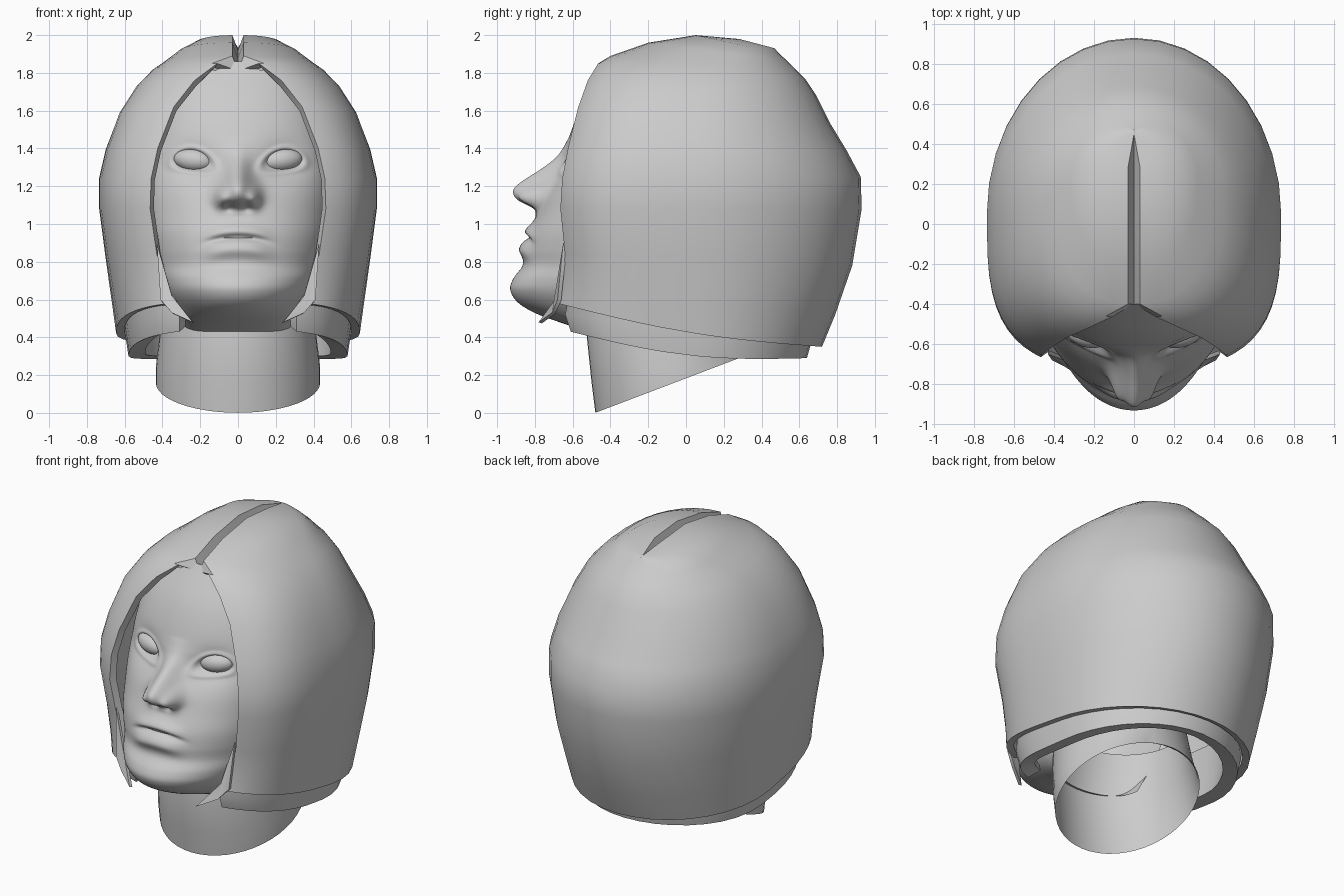
import bpy, math
from math import sin, cos, pi, exp

cube = bpy.data.objects.get("Cube")
if cube:
    bpy.data.objects.remove(cube, do_unlink=True)

grey = bpy.data.materials.new("plain grey")
grey.use_nodes = True
tone = (0.6, 0.6, 0.6, 1)
grey.diffuse_color = tone
grey.node_tree.nodes["Principled BSDF"].inputs["Base Color"].default_value = tone


def finish(obj, angle=40):
    """Apply modifiers, then give the material and smooth shading with sharp edges."""
    bpy.ops.object.select_all(action="DESELECT")
    obj.select_set(True)
    bpy.context.view_layer.objects.active = obj
    for name in [m.name for m in obj.modifiers]:
        bpy.ops.object.modifier_apply(modifier=name)
    obj.data.materials.clear()
    obj.data.materials.append(grey)
    bpy.ops.object.shade_smooth_by_angle(angle=math.radians(angle))


def make(name, verts, faces):
    mesh = bpy.data.meshes.new(name)
    mesh.from_pydata(verts, [], faces)
    mesh.update()
    obj = bpy.data.objects.new(name, mesh)
    bpy.context.collection.objects.link(obj)
    return obj


def grid_faces(rows, cols, wrap=False):
    faces = []
    for r in range(rows - 1):
        for c in range(cols if wrap else cols - 1):
            d = (c + 1) % cols
            faces.append((r * cols + c, r * cols + d, (r + 1) * cols + d, (r + 1) * cols + c))
    return faces


def mirror_and_thicken(obj, thickness):
    mirror = obj.modifiers.new("Mirror", "MIRROR")
    mirror.use_clip = True
    solid = obj.modifiers.new("Solidify", "SOLIDIFY")
    solid.thickness = thickness
    solid.offset = -1


def profile(points):
    """Smooth curve through (z, value) pairs sorted by rising z."""
    zs = [p[0] for p in points]
    vs = [p[1] for p in points]
    last = len(zs) - 1

    def slope(i):
        a, b = max(i - 1, 0), min(i + 1, last)
        return (vs[b] - vs[a]) / (zs[b] - zs[a])

    def value(z):
        z = min(max(z, zs[0]), zs[last])
        i = 0
        while i < last - 1 and z > zs[i + 1]:
            i += 1
        h = zs[i + 1] - zs[i]
        t = (z - zs[i]) / h
        s = t * t * (3 - 2 * t)
        return (vs[i] * (1 - s) + vs[i + 1] * s
                + h * t * (1 - t) * ((1 - t) * slope(i) - t * slope(i + 1)))
    return value


def bump(d, width):
    return exp(-(d / width) ** 2)


# Face: curved sheet with nose, eye sockets, lids and lips raised on it
front = profile([(.42, -.50), (.47, -.64), (.52, -.78), (.58, -.885), (.65, -.93), (.71, -.915),
                 (.78, -.865), (.86, -.855), (.95, -.835), (1.05, -.79), (1.15, -.745),
                 (1.3, -.665), (1.4, -.64), (1.64, -.545), (1.86, -.4)])
width = profile([(.42, .28), (.55, .35), (.65, .41), (.8, .46), (1.0, .49), (1.3, .49), (1.6, .42), (1.86, .28)])
nose = profile([(1.04, 0), (1.08, .03), (1.13, .14), (1.18, .185), (1.22, .17), (1.29, .1), (1.37, .025), (1.46, 0)])
BACK = -.3


def relief(x, z):
    """Forward offset of the features; x is the distance from the centre line."""
    out = nose(z) * bump(x, .06 + .03 * bump(z - 1.14, .1))
    out += .06 * bump(x - .085, .036) * bump(z - 1.135, .055)
    out -= .02 * bump(x - .05, .025) * bump(z - 1.085, .022)
    dx, dz = x - .237, z - 1.338
    out -= .035 * bump(dx, .12) * bump(dz, .09)
    r = math.hypot(dx / .108, (dz - .12 * dx + 1.5 * dx * dx) / .058)
    out += .014 * bump(r - 1.12, .22)
    out -= .04 * bump(r, .75)
    line = .93 - .9 * x * x
    mouth = exp(-(x / .16) ** 4)
    out += mouth * (.022 * bump(z - line - .035, .035) + .03 * bump(z - line + .06, .045)
                    - .024 * bump(z - line, .016))
    return out


ROWS, COLS = 160, 131
verts = []
for r in range(ROWS):
    z = .42 + 1.44 * r / (ROWS - 1)
    for c in range(COLS):
        a = (2 * c / (COLS - 1) - 1) * 1.57
        x = width(z) * sin(a)
        y = BACK + (front(z) - BACK) * cos(a) ** .92
        verts.append((x, y - relief(abs(x), z), z))
finish(make("face", verts, grid_faces(ROWS, COLS)), 60)

# Eyeballs
for side, name in ((1, "left_eye"), (-1, "right_eye")):
    bpy.ops.mesh.primitive_uv_sphere_add(segments=32, ring_count=16, location=(side * .237, -.555, 1.338))
    eye = bpy.context.object
    eye.name = name
    eye.scale = (.106, .06, .06)
    eye.rotation_euler = (0, -side * .12, side * .28)
    finish(eye)

# Neck: tapered open tube with a slanted lower rim
SEG = 48
verts = []
for w, depth, mid, base, tilt in ((.435, .42, -.06, .183, .38), (.435, .42, -.08, .26, .2),
                                  (.41, .42, -.11, .45, 0), (.39, .36, -.12, .7, 0)):
    for i in range(SEG):
        a = 2 * pi * i / SEG
        y = mid - depth * cos(a)
        verts.append((w * sin(a), y, base + tilt * y))
finish(make("neck", verts, grid_faces(4, SEG, True)))


# Hair: half shell of tilted rings, each running from the face opening to the back
def hair_shell(name, rings, thickness, sag, crown=None):
    half = 9
    verts = []
    for level, (xe, ye, ze, w, by, bz, yc) in enumerate(rings):
        n = 2.4 + 1.8 * xe      # squarer front where the opening is wide

        def angle(x):
            return math.asin((x / w) ** (n / 2))
        reach = (yc - ye) / (1 - (xe / w) ** n) ** (1 / n)
        start = angle(xe + .03)
        steps = [angle(xe)] + [start + (pi / 2 - start) * i / half for i in range(half + 1)]
        ring = [(w * sin(a) ** (2 / n), yc - reach * max(cos(a), 0) ** (2 / n)) for a in steps]
        for i in range(1, half + 1):
            a = pi / 2 * i / half
            ring.append((w * cos(a) if i < half else 0, yc + (by - yc) * sin(a)))
        for i, (x, y) in enumerate(ring):
            t = (y - ye) / (by - ye)
            z = ze + (bz - ze) * t
            if level == 0:
                z -= sag * sin(pi * t)      # curved hem
            if xe == 0 and i == 0:
                z -= .08    # parting groove
            verts.append((x, y, z))
    cols = 2 * half + 2
    faces = grid_faces(len(rings), cols)
    if crown:
        verts.append(crown)
        base = (len(rings) - 1) * cols
        faces += [(base + c, base + c + 1, len(verts) - 1) for c in range(cols - 1)]
    obj = make(name, verts, faces)
    mirror_and_thicken(obj, thickness)
    finish(obj, 35)


# each ring: opening edge x y z, half width, back y z, centre y
hair_shell("hair", [
    (.36, -.68, .58, .645, .72, .35, .05),
    (.385, -.655, .68, .67, .79, .52, .05),
    (.43, -.64, .84, .70, .88, .78, .05),
    (.465, -.665, 1.08, .735, .93, 1.08, .05),
    (.46, -.655, 1.24, .735, .925, 1.25, .05),
    (.425, -.625, 1.4, .70, .85, 1.39, .05),
    (.34, -.57, 1.62, .63, .765, 1.53, .06),
    (.23, -.52, 1.76, .54, .69, 1.68, .09),
    (.11, -.465, 1.85, .455, .63, 1.77, .12),
    (0, -.40, 1.89, .40, .59, 1.81, .15),
    (0, -.2, 1.96, .32, .54, 1.86, .23),
    (0, .05, 2.0, .23, .49, 1.905, .3),
    (0, .28, 1.98, .1, .47, 1.93, .38),
], .045, .04, (0, .45, 1.935))

# Inner hair layer showing below the outer hem
hair_shell("hair_under_layer", [
    (.31, -.61, .43, .58, .64, .29, .05),
    (.31, -.64, .52, .60, .66, .36, .05),
    (.36, -.60, .72, .61, .68, .6, .05),
], .09, .055)

# Pointed front locks beside the jaw
lock = make("front_locks", [(.43, -.65, .9), (.35, -.68, .62), (.24, -.78, .48), (.35, -.71, .53),
                            (.41, -.68, .6)], [(0, 1, 3, 4), (1, 2, 3)])
mirror_and_thicken(lock, .02)
finish(lock)
